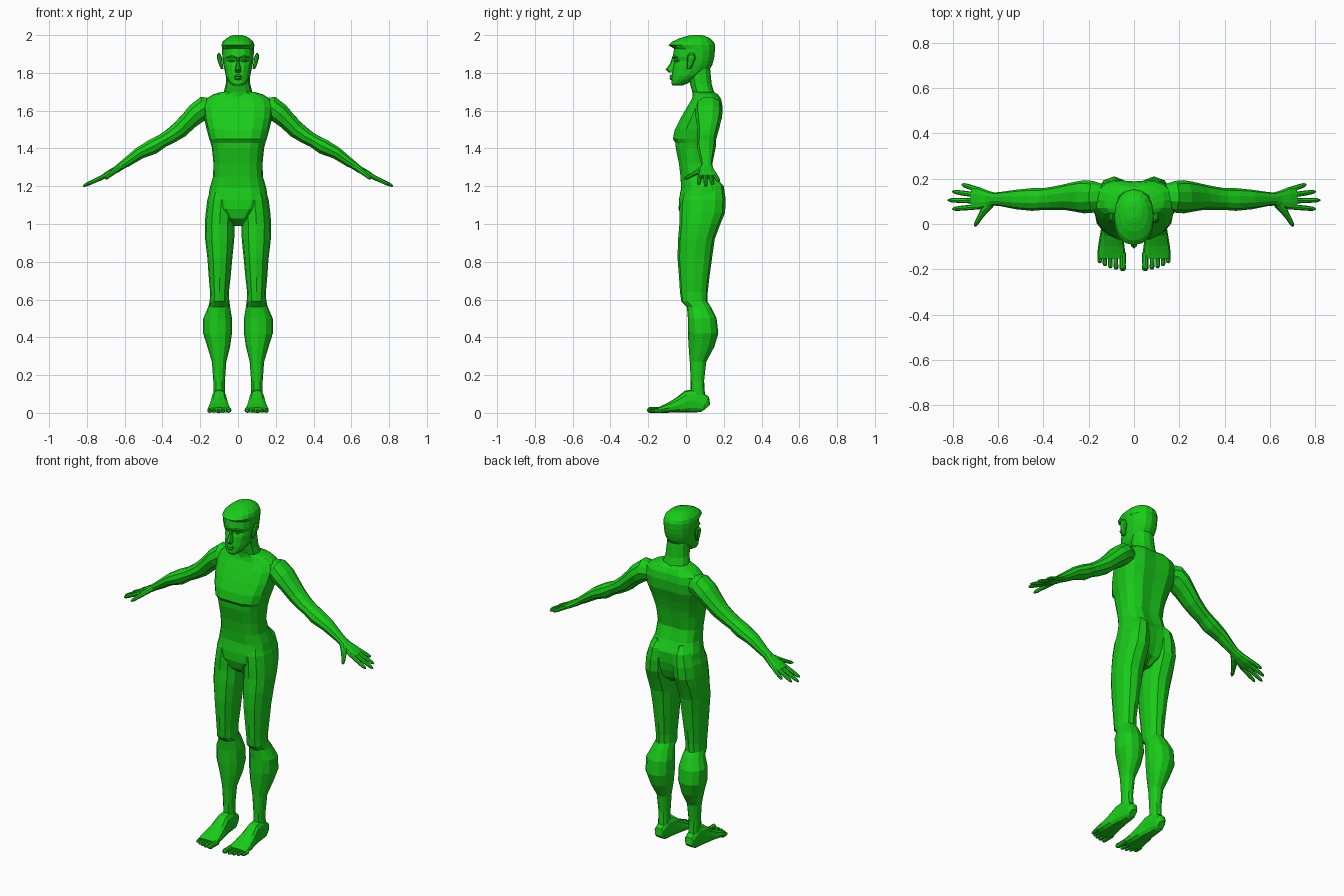
import bpy, bmesh, math
from mathutils import Vector

skin = bpy.data.materials.new("green_skin")
skin.diffuse_color = (0.01, 0.6, 0.01, 1)


def spow(v, p):
    return math.copysign(abs(v) ** p, v)


def skin_rings(name, rings, mirror):
    """Bridge equal-sized vertex rings, cap both ends, optionally mirror in x."""
    bm = bmesh.new()
    rows = [[bm.verts.new(p) for p in r] for r in rings]
    n = len(rows[0])
    for a, b in zip(rows, rows[1:]):
        for i in range(n):
            j = (i + 1) % n
            bm.faces.new((a[i], a[j], b[j], b[i]))
    bm.faces.new(rows[0][::-1])
    bm.faces.new(rows[-1])
    bmesh.ops.recalc_face_normals(bm, faces=bm.faces)
    me = bpy.data.meshes.new(name)
    bm.to_mesh(me)
    bm.free()
    me.materials.append(skin)
    ob = bpy.data.objects.new(name, me)
    bpy.context.collection.objects.link(ob)
    if mirror:
        ob.modifiers.new("mirror", "MIRROR")
    return ob


def stack(name, rows, n=14, p=0.85, mirror=False, groove=0.0):
    """Horizontal sections: (z, centre x, half width, front y, back y)."""
    rings = []
    for z, cx, hw, yf, yb in rows:
        ring = []
        for i in range(n):
            a = 2 * math.pi * i / n + math.pi / 2
            x = hw * spow(math.cos(a), p)
            y = (yf + yb) / 2 + (yb - yf) / 2 * spow(math.sin(a), p)
            if i == 0:
                y -= groove          # spine furrow
            if i == n // 2:
                y += groove * 0.5    # breastbone furrow
            ring.append((cx + x, y, z))
        rings.append(ring)
    return skin_rings(name, rings, mirror)


def tube(name, rows, n=10, p=1.0, mirror=True):
    """Sections along a path: (x, y, z, radius up, radius sideways)."""
    pts = [Vector(r[:3]) for r in rows]
    rings = []
    for i, r in enumerate(rows):
        t = (pts[min(i + 1, len(pts) - 1)] - pts[max(i - 1, 0)]).normalized()
        side = t.cross(Vector((0, 0, 1))).normalized()
        up = side.cross(t)
        rings.append([pts[i] + side * r[4] * spow(math.cos(2 * math.pi * k / n), p)
                      + up * r[3] * spow(math.sin(2 * math.pi * k / n), p)
                      for k in range(n)])
    return skin_rings(name, rings, mirror)


# torso and neck
stack("torso", [
    (0.99, 0, .03, .02, .12), (1.03, 0, .07, -.03, .17), (1.08, 0, .13, -.045, .19),
    (1.13, 0, .158, -.043, .2), (1.19, 0, .15, -.032, .2), (1.25, 0, .132, -.035, .165),
    (1.32, 0, .13, -.043, .142), (1.4, 0, .138, -.06, .155), (1.43, 0, .145, -.062, .16),
    (1.45, 0, .152, -.076, .165), (1.5, 0, .166, -.065, .178), (1.56, 0, .18, -.035, .197),
    (1.62, 0, .186, .0, .2), (1.66, 0, .172, .025, .192), (1.685, 0, .135, .033, .175),
    (1.7, 0, .085, .035, .15)], n=16, p=.8, groove=.012)
stack("neck", [(1.66, 0, .085, .035, .16), (1.7, 0, .075, .033, .148),
               (1.74, 0, .065, .022, .136), (1.82, 0, .06, .01, .128)], n=12)

# head with jaw and skull
stack("head", [
    (1.732, 0, .024, -.07, -.02), (1.745, 0, .042, -.078, .01), (1.765, 0, .056, -.077, .045),
    (1.785, 0, .065, -.076, .085), (1.81, 0, .07, -.073, .12), (1.84, 0, .077, -.068, .138),
    (1.862, 0, .08, -.058, .145), (1.885, 0, .083, -.07, .15), (1.92, 0, .084, -.064, .153),
    (1.95, 0, .082, -.06, .15)], n=16, p=.9)

# short hair with an overhanging fringe
stack("hair", [
    (1.925, 0, .084, -.058, .153), (1.947, 0, .087, -.093, .154), (1.965, 0, .081, -.073, .146),
    (1.983, 0, .062, -.035, .127), (1.996, 0, .038, .008, .1), (2.0, 0, .02, .03, .08)],
    n=16, p=.9)

# face details
stack("nose", [(1.885, 0, .008, -.073, -.04), (1.85, 0, .009, -.084, -.04),
               (1.817, 0, .016, -.108, -.04), (1.803, 0, .015, -.092, -.04)], n=8)
stack("lips", [(1.762, 0, .015, -.08, -.04), (1.77, 0, .022, -.088, -.04),
               (1.777, 0, .025, -.082, -.04), (1.784, 0, .021, -.089, -.04),
               (1.792, 0, .01, -.08, -.04)], n=8)
tube("eye", [(.018, -.052, 1.862, .003, .008), (.031, -.052, 1.864, .008, .013),
             (.046, -.043, 1.862, .003, .008)], n=8)
tube("brow", [(.01, -.062, 1.88, .005, .01), (.03, -.062, 1.887, .006, .011),
              (.055, -.045, 1.882, .004, .008)], n=6)
stack("ear", [(1.82, .083, .006, .005, .025), (1.84, .09, .01, .004, .035),
              (1.875, .097, .013, .005, .05), (1.895, .101, .01, .01, .048),
              (1.905, .1, .004, .02, .04)], n=8, mirror=True)

# legs from hip to ankle
stack("leg", [
    (.03, .1, .03, .03, .108), (.1, .1, .03, .025, .1), (.17, .1, .031, .025, .096),
    (.27, .1, .038, .02, .107), (.35, .102, .06, .014, .15), (.42, .108, .076, .01, .171),
    (.5, .108, .076, .01, .162), (.56, .1, .058, .005, .132), (.59, .098, .052, -.025, .113),
    (.64, .098, .05, -.032, .115), (.72, .097, .058, -.037, .124), (.82, .096, .066, -.045, .138),
    (.92, .097, .077, -.042, .152), (1.0, .097, .079, -.035, .182), (1.06, .094, .077, -.035, .207),
    (1.13, .088, .074, -.03, .21), (1.2, .08, .058, -.01, .2), (1.24, .075, .03, .03, .165)],
    n=12, p=.9, mirror=True)

# feet, heel to ball
tube("foot", [
    (.1, .113, .03, .02, .02), (.1, .1, .045, .045, .032), (.1, .05, .064, .064, .036),
    (.1, .01, .06, .06, .04), (.1, -.04, .041, .041, .049), (.1, -.09, .027, .027, .057),
    (.1, -.13, .018, .018, .062), (.1, -.15, .014, .014, .06)], n=12, p=.75)
for i, (x, y, r) in enumerate([(.05, -.205, .015), (.08, -.2, .011), (.105, -.194, .0105),
                               (.129, -.185, .01), (.152, -.172, .01)]):
    tube(f"toe_{i + 1}", [(x, -.125, r, r, r), (x, y + .025, r, r, r * .9),
                          (x - .001, y + .01, r, r, r), (x - .002, y, r * .8, r * .5, r * .6)], n=8)

# arms, shoulder to wrist
tube("arm", [
    (.12, .12, 1.615, .05, .05), (.18, .12, 1.615, .064, .07), (.22, .12, 1.585, .058, .073),
    (.26, .12, 1.547, .05, .066), (.31, .118, 1.498, .047, .056), (.36, .113, 1.463, .041, .051),
    (.4, .11, 1.44, .037, .048), (.45, .108, 1.41, .043, .05), (.52, .108, 1.376, .034, .043),
    (.59, .11, 1.326, .026, .031), (.63, .11, 1.3, .02, .028)], n=10)

# hands
tube("palm", [(.61, .11, 1.312, .021, .027), (.645, .11, 1.288, .019, .037),
              (.685, .113, 1.266, .017, .05), (.715, .114, 1.25, .012, .048)], n=10, p=.8)
for i, (y0, x1, y1) in enumerate([(.152, .758, .174), (.127, .8, .143),
                                  (.102, .82, .105), (.076, .8, .066)]):
    z1 = 1.2 + (.82 - x1) * .42
    b, e = Vector((.69, y0, 1.262)), Vector((x1, y1, z1))
    rows = [(*b.lerp(e, t), r, r) for t, r in ((0, .012), (.35, .0115), (.65, .011),
                                               (.9, .009), (1, .004))]
    tube(f"finger_{i + 1}", rows, n=8)
tube("thumb", [(.63, .092, 1.298, .015, .018), (.66, .06, 1.275, .014, .017),
               (.68, .028, 1.258, .011, .012), (.695, .003, 1.245, .01, .01),
               (.701, -.01, 1.24, .004, .005)], n=8)
